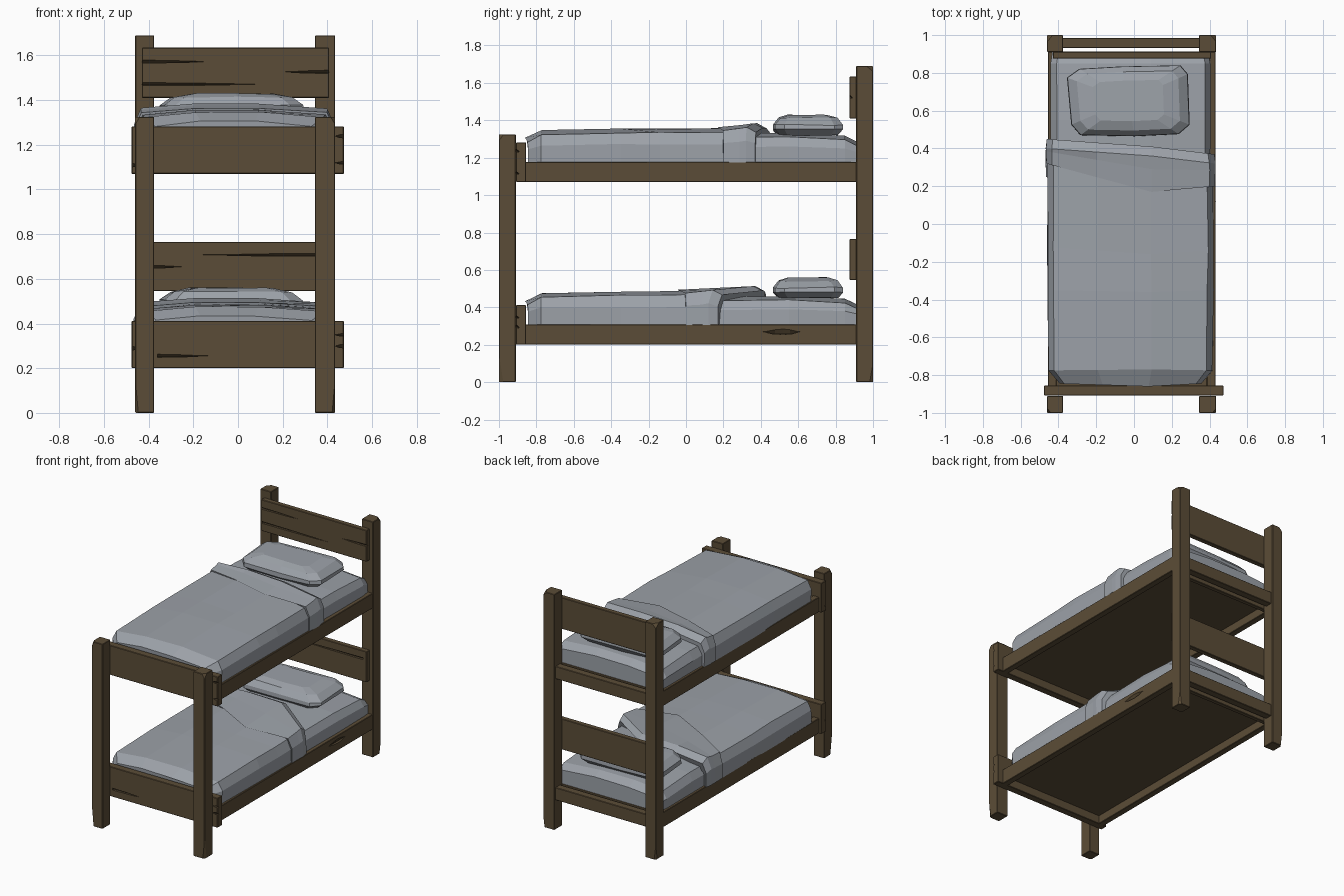
import bpy, bmesh, random
from mathutils import Vector

if "Cube" in bpy.data.objects:
    bpy.data.objects.remove(bpy.data.objects["Cube"])

random.seed(4)


def material(name, rgb):
    m = bpy.data.materials.new(name)
    m.diffuse_color = (*rgb, 1)
    m.use_nodes = True
    m.node_tree.nodes["Principled BSDF"].inputs["Base Color"].default_value = m.diffuse_color
    return m


WOOD = material("brown wood", (0.105, 0.073, 0.038))
CLOTH = material("grey cloth", (0.335, 0.36, 0.395))
CX = -0.018  # centre line of the bedding


def finish(bm, name, mat):
    bmesh.ops.recalc_face_normals(bm, faces=bm.faces)
    me = bpy.data.meshes.new(name)
    bm.to_mesh(me)
    bm.free()
    me.materials.append(mat)
    ob = bpy.data.objects.new(name, me)
    bpy.context.collection.objects.link(ob)
    return ob


def slice_off(bm, co, no):
    """Chip a corner: remove everything beyond a plane and close the hole."""
    geom = bm.verts[:] + bm.edges[:] + bm.faces[:]
    bmesh.ops.bisect_plane(bm, geom=geom, plane_co=co, plane_no=no, clear_outer=True)
    bmesh.ops.holes_fill(bm, edges=[e for e in bm.edges if e.is_boundary])


def box(name, x, y, z, bevel=0.003, chips=()):
    bm = bmesh.new()
    bmesh.ops.create_cube(bm, size=1)
    for v in bm.verts:
        v.co = Vector(((a[0] + a[1]) / 2 + c * (a[1] - a[0])) for a, c in zip((x, y, z), v.co))
    if bevel:
        bmesh.ops.bevel(bm, geom=bm.edges[:], offset=bevel, segments=1, affect='EDGES')
    for co, no in chips:
        slice_off(bm, co, no)
    return finish(bm, name, WOOD)


def bridge(bm, rings):
    """Skin a list of equal-length closed rings and cap both ends."""
    rows = [[bm.verts.new(p) for p in r] for r in rings]
    n = len(rows[0])
    for a, b in zip(rows, rows[1:]):
        for i in range(n):
            bm.faces.new((a[i], a[(i + 1) % n], b[(i + 1) % n], b[i]))
    bm.faces.new(rows[0])
    bm.faces.new(rows[-1])


def cloth(name, stations, bottom, jitter=0.003):
    """Loft a bedding cross-section; station = (left y, middle y, right y, half width, top)."""
    rings = []
    for yl, ym, yr, w, t in stations:
        h = t - bottom
        sec = [(-1, bottom), (-1.0, bottom + h * .55), (-.93, t - .02), (-.4, t), (.25, t),
               (.93, t - .02), (1.0, bottom + h * .55), (1, bottom)]
        ring = []
        for u, z in sec:
            f = (u + 1) / 1.25 if u < .25 else (u - .25) / .75
            y = yl + (ym - yl) * f if u < .25 else ym + (yr - ym) * f
            j = random.uniform(-jitter, jitter)
            ring.append((CX + u * w + j, y, z + (j if z > bottom else 0)))
        rings.append(ring)
    bm = bmesh.new()
    bridge(bm, rings)
    return finish(bm, name, CLOTH)


def pillow(name, base):
    rings = []
    for z, s in ((.25, .86), (.28, 1), (.305, .99), (.342, .84), (.358, .58)):
        hx, hy = .325 * s, .185 * s
        pts = [(-.78, -1), (.1, -1.03), (.82, -.97), (1, -.7), (.97, .75), (.85, 1),
               (-.1, .97), (-.8, .9), (-1, .65), (-.93, -.7)]
        rings.append([(-.03 + a * hx, .655 + b * hy, base + z + random.uniform(-.004, .004))
                      for a, b in pts])
    bm = bmesh.new()
    bridge(bm, rings)
    return finish(bm, name, CLOTH)


def carve(board, origin, items, along_y=False):
    """Cut tapering V-shaped splits into a board: (wide end, tip, z, height)."""
    bm = bmesh.new()
    for a0, a1, z, h in items:
        am = a0 + (a1 - a0) * .4
        pts = [(a0, z - h / 2), (am, z - h * .4), (a1, z), (am, z + h * .35), (a0, z + h / 2)]
        low = z - h / 2
        rings = []
        for d, k in ((-.004, 1.2), (.016, .15)):
            ring = [(a, low + (pz - low) * k) for a, pz in pts]
            rings.append([(origin - d, a, q) if along_y else (a, origin + d, q) for a, q in ring])
        bridge(bm, rings)
    cutter = finish(bm, board.name + "_split_cutter", WOOD)
    cutter.hide_render = True
    cutter.hide_viewport = True
    mod = board.modifiers.new("splits", 'BOOLEAN')
    mod.operation = 'DIFFERENCE'
    mod.solver = 'EXACT'
    mod.object = cutter


# Posts: short at the foot, tall at the head, with chipped corners
for side, (xa, xb) in (("left", (-.46, -.375)), ("right", (.345, .435))):
    s = -1 if side == "left" else 1
    xo = xa if s < 0 else xb
    box("front_post_" + side, (xa, xb), (-1, -.91), (0, 1.325),
        chips=[((xo, -1, 1.29), (s * .6, -.5, .35)),
               ((xo - s * .012, -1, .02), (s * 1, -.6, -.09))])
    box("back_post_" + side, (xa, xb), (.91, 1), (0, 1.69),
        chips=[((xo, .995, 1.665), (s * .5, .4, .5)),
               ((xo - s * .01, 1, .02), (s * 1, .7, -.12))])

for level, b in (("lower", .20), ("upper", 1.07)):
    low = level == "lower"
    # Bed frame
    for side, (xa, xb) in (("left", (-.456, -.41)), ("right", (.385, .431))):
        rail = box(f"{level}_side_rail_{side}", (xa, xb), (-.87, .912), (b, b + .108))
        if low and side == "right":
            carve(rail, .431, [(.52, .41, .27, .03), (.52, .61, .27, .03)], True)
    foot = box(level + "_foot_board", (-.476, .474), (-.908, -.855), (b, b + .212))
    box(level + "_head_frame_rail", (-.44, .415), (.878, .91), (b, b + .10))
    box(level + "_back_rail", (-.38, .35), (.932, .985), (b + .01, b + .10))
    box(level + "_bed_base", (-.415, .39), (-.86, .885), (b + .06, b + .103), 0)
    # Headboard
    head = box(level + "_headboard", (-.43, .408), (.875, .912), (.545, .765) if low else (1.41, 1.635))
    # Splits in the wood
    carve(foot, -.908,
          [(-.36, -.13, b + .056, .014), (.484, .43, b + .10, .02), (.484, .43, b + .15, .014),
           (-.486, -.43, b + .09, .018)] if low else
          [(-.486, -.44, b + .04, .02), (.484, .43, b + .17, .02), (.484, .43, b + .05, .014)])
    carve(head, .875,
          [(.38, -.16, .708, .014), (-.42, -.24, .655, .014)] if low else
          [(-.44, -.12, 1.573, .014), (-.44, .12, 1.472, .014), (.42, .2, 1.527, .016)])
    # Mattress
    cloth(level + "_mattress", [(-.80, -.80, -.80, .40, b + .23),
                                (.20, .20, .20, .420, b + .258),
                                (.55, .55, .55, .422, b + .260),
                                (.85, .85, .85, .422, b + .245),
                                (.91, .91, .91, .412, b + .215)], b + .10)
    # Blanket and its folded-over band
    front = (.25, -.05, 0.0) if low else (.32, .17, .20)
    rear = (.43, .41, .17) if low else (.45, .41, .37)
    cloth(level + "_blanket", [(-.845, -.86, -.845, .375, b + .235),
                               (-.775, -.77, -.775, .434, b + .275),
                               (-.35, -.36, -.35, .438, b + .284),
                               (-.12, -.16, -.14, .440, b + .284),
                               tuple(v + .05 for v in front) + (.438, b + .286)], b + .10)
    mid = tuple((p + q) / 2 for p, q in zip(front, rear))
    cloth(level + "_blanket_fold", [front + (.446, b + .294), mid + (.449, b + .305),
                                    tuple(v - .05 for v in rear) + (.449, b + .314),
                                    rear + (.442, b + .288)], b + .105, .002)
    pillow(level + "_pillow", b)
